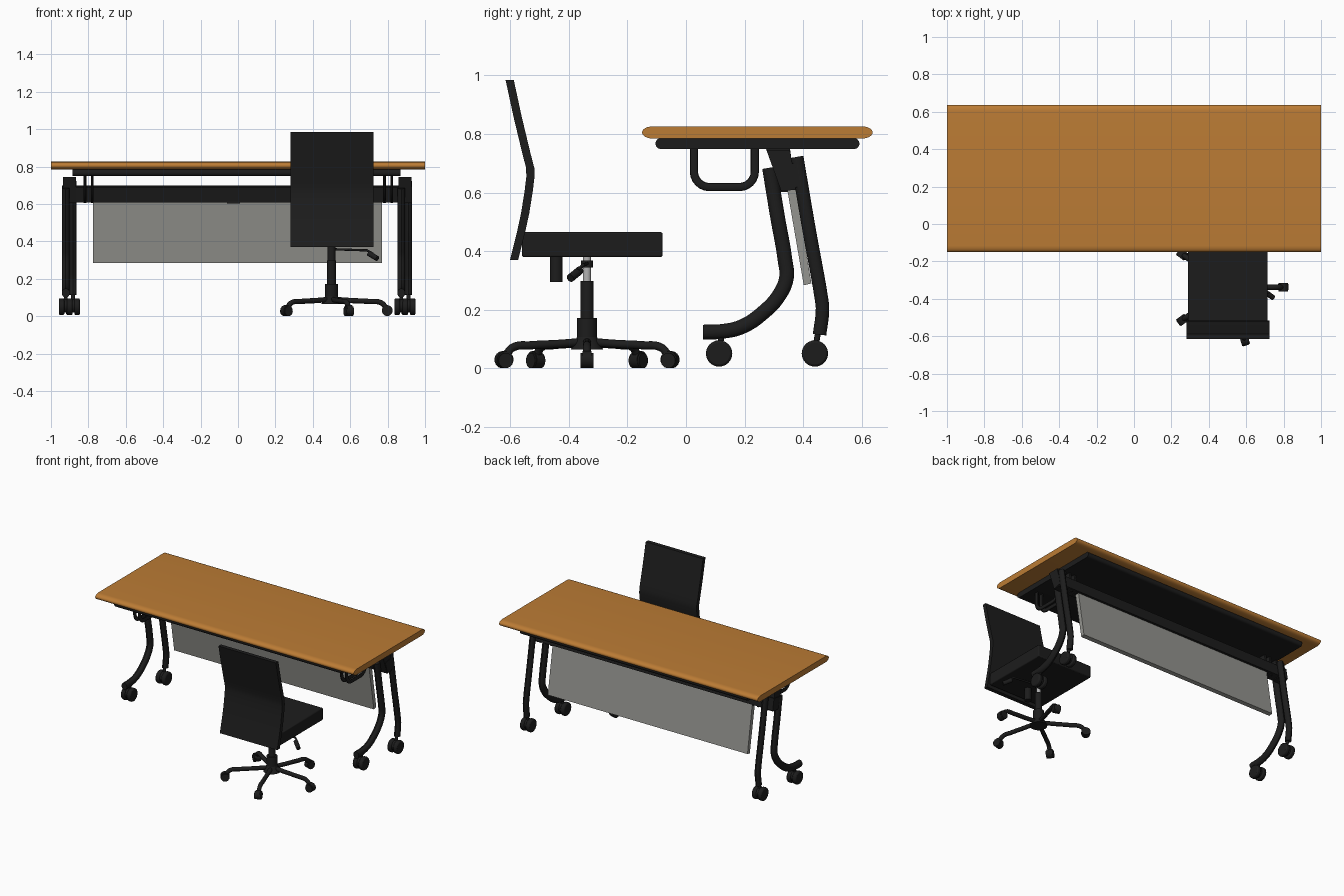
import bpy, bmesh, math
from mathutils import Vector, Matrix

if "Cube" in bpy.data.objects:
    bpy.data.objects.remove(bpy.data.objects["Cube"])


def material(name, rgb):
    m = bpy.data.materials.new(name)
    m.diffuse_color = (*rgb, 1)
    m.use_nodes = True
    m.node_tree.nodes["Principled BSDF"].inputs["Base Color"].default_value = m.diffuse_color
    return m


BLACK = material("black", (0.012, 0.012, 0.012))
WOOD = material("wood", (0.5, 0.2, 0.035))
GREY = material("panel_grey", (0.3, 0.3, 0.28))
METAL = material("metal", (0.45, 0.45, 0.45))


def finish(ob, mat):
    ob.data.materials.clear()
    ob.data.materials.append(mat)
    bpy.ops.object.select_all(action='DESELECT')
    ob.select_set(True)
    bpy.context.view_layer.objects.active = ob
    bpy.ops.object.shade_smooth_by_angle(angle=math.radians(35))
    return ob


def from_bmesh(name, bm, mat):
    bmesh.ops.recalc_face_normals(bm, faces=bm.faces)
    me = bpy.data.meshes.new(name)
    bm.to_mesh(me)
    bm.free()
    ob = bpy.data.objects.new(name, me)
    bpy.context.collection.objects.link(ob)
    return finish(ob, mat)


def prism(name, profile, x0, x1, mat):
    """(y, z) outline extruded along x"""
    bm = bmesh.new()
    f = bm.faces.new([bm.verts.new((x0, y, z)) for y, z in profile])
    r = bmesh.ops.extrude_face_region(bm, geom=[f])
    vs = [v for v in r["geom"] if isinstance(v, bmesh.types.BMVert)]
    bmesh.ops.translate(bm, verts=vs, vec=(x1 - x0, 0, 0))
    return from_bmesh(name, bm, mat)


def rod(name, a, b, r, mat=BLACK, r2=None, seg=24):
    """cylinder or cone between two points"""
    a, b = Vector(a), Vector(b)
    d = b - a
    m = Matrix.Translation((a + b) / 2) @ d.to_track_quat('Z', 'Y').to_matrix().to_4x4()
    bm = bmesh.new()
    bmesh.ops.create_cone(bm, cap_ends=True, segments=seg, radius1=r,
                          radius2=r if r2 is None else r2, depth=d.length, matrix=m)
    return from_bmesh(name, bm, mat)


def tube(name, pts, r, mat=BLACK, squash=1.0, smooth=True):
    """round tube along a path in the x = pts[0].x plane; squash narrows it in x"""
    x0 = pts[0][0]
    cu = bpy.data.curves.new(name, 'CURVE')
    cu.dimensions = '3D'
    cu.bevel_depth, cu.bevel_resolution = r, 4
    cu.use_fill_caps = True
    cu.resolution_u = 6
    sp = cu.splines.new('BEZIER')
    sp.bezier_points.add(len(pts) - 1)
    for bp, (x, y, z) in zip(sp.bezier_points, pts):
        bp.co = ((x - x0) * squash, y, z)
        bp.handle_left_type = bp.handle_right_type = 'AUTO' if smooth else 'VECTOR'
    ob = bpy.data.objects.new(name, cu)
    bpy.context.collection.objects.link(ob)
    bpy.ops.object.select_all(action='DESELECT')
    ob.select_set(True)
    bpy.context.view_layer.objects.active = ob
    bpy.ops.object.convert(target='MESH')
    ob = bpy.context.object
    ob.name = name
    ob.data.transform(Matrix.Translation((x0, 0, 0)) @ Matrix.Diagonal((squash, 1, 1, 1)))
    return finish(ob, mat)


def box(name, lo, hi, mat, bevel=0.0):
    ob = prism(name, [(lo[1], lo[2]), (hi[1], lo[2]), (hi[1], hi[2]), (lo[1], hi[2])],
               lo[0], hi[0], mat)
    if bevel:
        b = ob.modifiers.new("bevel", 'BEVEL')
        b.width, b.segments = bevel, 2
    return ob


def bullnose(y0, y1, z0, z1, nose, n=12):
    """slab outline with half-elliptic front and back edges"""
    c, h = (z0 + z1) / 2, (z1 - z0) / 2
    out = []
    for ye, s in ((y1 - nose, 1), (y0 + nose, -1)):
        for i in range(n + 1):
            a = -math.pi / 2 + math.pi * i / n
            out.append((ye + s * nose * math.cos(a), c + s * h * math.sin(a)))
    return out


# Desk top and the tray under it
prism("desk_top", bullnose(-0.15, 0.637, 0.785, 0.826, 0.035), -1, 1, WOOD)
prism("under_tray", bullnose(-0.104, 0.592, 0.749, 0.786, 0.018), -0.885, 0.87, BLACK)

# Cross beam, leaning with the rear legs, and the modesty panel
prism("cross_beam", [(0.30, 0.69), (0.37, 0.70), (0.385, 0.62), (0.325, 0.607)], -0.94, 0.93, BLACK)
prism("modesty_panel", [(0.345, 0.615), (0.375, 0.615), (0.428, 0.29), (0.402, 0.284)],
      -0.775, 0.77, GREY)
box("beam_latch", (-0.06, 0.32, 0.602), (0.01, 0.35, 0.612), BLACK)

# Tray brackets and the U-shaped hangers
for x in (-0.818, -0.78, 0.783, 0.822):
    prism("tray_bracket", [(0.273, 0.75), (0.355, 0.75), (0.375, 0.61), (0.325, 0.605)],
          x - 0.007, x + 0.007, BLACK)
    path = [(0.027, 0.76), (0.027, 0.68)]
    for cy, a0 in ((0.08, 180), (0.182, 270)):
        path += [(cy + 0.053 * math.cos(math.radians(a0 + t)),
                  0.672 + 0.053 * math.sin(math.radians(a0 + t))) for t in range(0, 91, 15)]
    path += [(0.235, 0.68), (0.235, 0.76)]
    tube("hanger", [(x, y, z) for y, z in path], 0.014, squash=0.5, smooth=False)


def desk_caster(x, y):
    for s in (-1, 1):
        w = rod("desk_caster_wheel", (x + s * 0.007, y, 0.051), (x + s * 0.037, y, 0.051), 0.045)
        b = w.modifiers.new("bevel", 'BEVEL')
        b.width, b.segments, b.limit_method = 0.008, 2, 'ANGLE'
    rod("desk_caster_hub", (x - 0.008, y, 0.055), (x + 0.008, y, 0.055), 0.036)
    rod("desk_caster_stem", (x, y, 0.06), (x, y + 0.012, 0.13), 0.01)


# Leg sets: curved front leg beside a straight rear leg, with casters
for xf, xr in ((-0.921, -0.882), (0.873, 0.912)):
    front = [(0.285, 0.685), (0.312, 0.52), (0.338, 0.37), (0.343, 0.31), (0.318, 0.25),
             (0.265, 0.192), (0.19, 0.142), (0.12, 0.126), (0.058, 0.124)]
    tube("front_leg", [(xf, y, z) for y, z in front], 0.025, squash=0.84)
    rear = [(0.378, 0.722), (0.42, 0.475), (0.462, 0.24), (0.466, 0.205), (0.456, 0.115)]
    tube("rear_leg", [(xr, y, z) for y, z in rear], 0.023, squash=0.84)
    prism("leg_joint", [(0.275, 0.745), (0.355, 0.745), (0.375, 0.61), (0.325, 0.605)],
          xf - 0.015, xr + 0.015, BLACK)
    desk_caster(xf, 0.113)
    desk_caster(xr, 0.44)

# Chair seat and bent backrest
CX, CY = 0.5, -0.338
box("chair_seat", (0.288, -0.56, 0.38), (0.715, -0.08, 0.465), BLACK, 0.006)
spine = [(-0.602, 0.985), (-0.575, 0.86), (-0.545, 0.735), (-0.532, 0.685), (-0.531, 0.655),
         (-0.537, 0.605), (-0.549, 0.53), (-0.562, 0.47), (-0.587, 0.37)]
prism("chair_back", [(y - 0.014, z) for y, z in spine] +
      [(y + 0.014, z) for y, z in reversed(spine)], 0.28, 0.724, BLACK)

# Gas column, tension knob and height lever
rod("column_hub", (CX, CY, 0.065), (CX, CY, 0.172), 0.034)
rod("hub_flare", (CX, CY, 0.065), (CX, CY, 0.11), 0.055, r2=0.033)
rod("column_tube", (CX, CY, 0.165), (CX, CY, 0.298), 0.023)
rod("gas_piston", (CX, CY, 0.295), (CX, CY, 0.385), 0.014, METAL)
rod("piston_collar", (CX, CY, 0.345), (CX, CY, 0.368), 0.021)
rod("tension_knob", (CX, -0.443, 0.295), (CX, -0.443, 0.382), 0.022)
rod("height_lever", (CX + 0.01, CY, 0.358), (0.69, -0.352, 0.352), 0.006)
rod("lever_bend", (0.688, -0.35, 0.353), (0.72, -0.37, 0.335), 0.006)
rod("lever_paddle", (0.70, -0.362, 0.335), (0.745, -0.395, 0.308), 0.014)

# Five-arm base with small casters
for i in range(5):
    a = math.radians(72 * i)
    d, t = Vector((math.cos(a), math.sin(a), 0)), Vector((-math.sin(a), math.cos(a), 0))
    at = lambda r, z: Vector((CX, CY, z)) + d * r
    tube("base_arm", [at(r, z) for r, z in
                      ((0.02, 0.09), (0.1, 0.084), (0.2, 0.079), (0.265, 0.072), (0.292, 0.045))], 0.014)
    for s in (-1, 1):
        rod("chair_caster_wheel", at(0.298, 0.027) + t * 0.003 * s,
            at(0.298, 0.027) + t * 0.022 * s, 0.026)
    rod("chair_caster_hood", at(0.298, 0.03) - t * 0.016, at(0.298, 0.03) + t * 0.016, 0.029)
